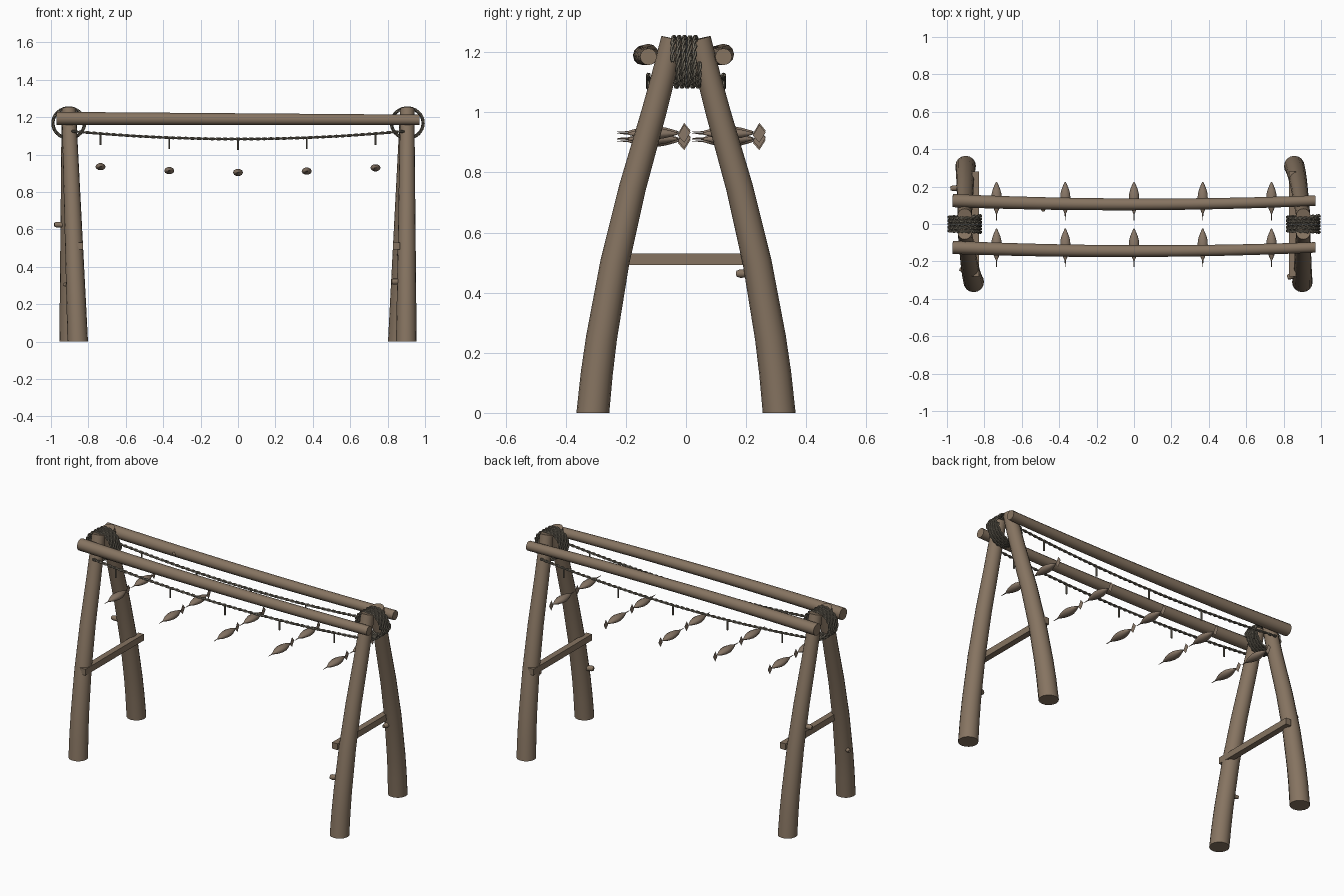
import bpy, bmesh, math
from mathutils import Vector as V

if "Cube" in bpy.data.objects:
    bpy.data.objects.remove(bpy.data.objects["Cube"])


def material(name, rgb):
    m = bpy.data.materials.new(name)
    m.diffuse_color = (*rgb, 1)
    m.use_nodes = True
    m.node_tree.nodes["Principled BSDF"].inputs["Base Color"].default_value = m.diffuse_color
    return m


WOOD = material("wood", (0.24, 0.175, 0.12))
ROPE = material("rope", (0.17, 0.15, 0.115))
FISH = material("fish", (0.25, 0.185, 0.135))


def finish(name, bm, mat, smooth=True):
    bmesh.ops.recalc_face_normals(bm, faces=bm.faces)
    me = bpy.data.meshes.new(name)
    bm.to_mesh(me)
    bm.free()
    me.materials.append(mat)
    ob = bpy.data.objects.new(name, me)
    bpy.context.collection.objects.link(ob)
    if smooth:
        bpy.ops.object.select_all(action='DESELECT')
        ob.select_set(True)
        bpy.context.view_layer.objects.active = ob
        bpy.ops.object.shade_smooth_by_angle(angle=math.radians(50))
    return ob


def frames(pts, ref):
    """Two cross-section axes at each path point."""
    out = []
    for i in range(len(pts)):
        t = (pts[min(i + 1, len(pts) - 1)] - pts[max(i - 1, 0)]).normalized()
        a = t.cross(ref).normalized()
        out.append((a, t.cross(a)))
    return out


def sweep(bm, pts, radii, sides, ref):
    rings = []
    for p, r, (a, b) in zip(pts, radii, frames(pts, ref)):
        rings.append([bm.verts.new(p + r * (math.cos(k) * a + math.sin(k) * b))
                      for k in (math.tau * j / sides for j in range(sides))])
    for r0, r1 in zip(rings, rings[1:]):
        for j in range(sides):
            k = (j + 1) % sides
            bm.faces.new((r0[j], r0[k], r1[k], r1[j]))
    bm.faces.new(rings[0])
    bm.faces.new(rings[-1])


def twisted_rope(name, pts, ref, offset, radius, pitch):
    """Two strands wound round a path."""
    bm = bmesh.new()
    fr = frames(pts, ref)
    for phase in (0, math.pi):
        strand, dist = [], 0
        for i, p in enumerate(pts):
            if i:
                dist += (p - pts[i - 1]).length
            w = phase + math.tau * dist / pitch
            strand.append(p + offset * (math.cos(w) * fr[i][0] + math.sin(w) * fr[i][1]))
        sweep(bm, strand, [radius] * len(pts), 5, ref)
    finish(name, bm, ROPE)


def knob(name, a, b, r):
    bm = bmesh.new()
    a, b = V(a), V(b)
    sweep(bm, [a, a.lerp(b, 0.8), b], [r, r, r * 0.7], 8, V((0.1, 0.2, 1)))
    finish(name, bm, WOOD)


# Bowed legs, each pair leaning together at the top
bow = [(0, .31), (.13, .297), (.25, .281), (.5, .237), (.75, .178), (1, .107), (1.125, .074), (1.245, .045)]
for sx, sname in ((-1, "left"), (1, "right")):
    for sy, yname in ((-1, "front"), (1, "back")):
        foot = sx * (.9 if sx * sy < 0 else .857)
        pts = [V((foot + (sx * .905 - foot) * z / 1.25, sy * y, z)) for z, y in bow]
        bm = bmesh.new()
        sweep(bm, pts, [.055 - .017 * z / 1.25 for z, _ in bow], 16, V((1, 0, 0)))
        for v in bm.verts:
            if v.co.z < .03:
                v.co.z = 0
        finish(f"{sname}_{yname}_leg", bm, WOOD)

    # Square brace between the legs
    bm = bmesh.new()
    bmesh.ops.create_cube(bm, size=1)
    for v in bm.verts:
        v.co = V((sx * .847 + v.co.x * .036, v.co.y * .56, .511 + v.co.z * .038))
    finish(f"{sname}_brace", bm, WOOD, False)

    # Rope lashing coiled round the apex
    turns, n = 5, 360
    coil = []
    for i in range(n + 1):
        w = math.tau * turns * i / n
        coil.append(V((sx * .905 + .085 * math.cos(w), -.045 + .09 * i / n, 1.168 + .081 * math.sin(w))))
    twisted_rope(f"{sname}_lashing", coil, V((0, 1, 0)), .0045, .005, .06)

# Branch stubs
knob("stub_back_left", (-.92, .195, .625), (-.982, .19, .625), .015)
knob("stub_front_left", (-.87, -.265, .305), (-.932, -.24, .305), .012)
knob("stub_front_right", (.87, -.27, .32), (.82, -.285, .32), .016)
knob("stub_back_right", (.87, .23, .465), (.862, .168, .463), .014)
knob("stub_rail", (-.485, .11, 1.19), (-.485, .068, 1.185), .011)

for sy, yname in ((-1, "front"), (1, "back")):
    # Tapered rail with a slight bend
    pts, rad = [], []
    for i in range(13):
        t = i / 6 - 1
        pts.append(V((.97 * t, sy * .125 - .02 * (1 - t * t), 1.189 - .004 * t)))
        rad.append(.0315 - .0035 * t)
    bm = bmesh.new()
    sweep(bm, pts, rad, 12, V((0, 0, 1)))
    finish(f"{yname}_rail", bm, WOOD)

    # Sagging line under the rail
    def sag(x):
        return 1.083 + .042 * (x / .89) ** 2
    line = [V((-.89 + 1.78 * i / 240, sy * .125, sag(-.89 + 1.78 * i / 240))) for i in range(241)]
    twisted_rope(f"{yname}_line", line, V((0, 0, 1)), .004, .0045, .07)

    for k in range(5):
        x = -.735 + .3675 * k
        # Short hanging cord
        bm = bmesh.new()
        z = sag(x)
        sweep(bm, [V((x, sy * .125, z)), V((x, sy * .125, z - .06))], [.005] * 2, 6, V((1, 0, 0)))
        finish(f"{yname}_cord_{k + 1}", bm, ROPE)

        # Spindle fish with a thin snout and a flat tail
        cy = .015 + sy * .125
        cz = (.935, .914, .904, .911, .929)[k]
        prof = [(-.12, .0015), (-.085, .0035), (-.07, .010), (-.045, .020), (-.01, .027),
                (.02, .0265), (.045, .020), (.065, .012), (.085, .003)]
        bm = bmesh.new()
        sweep(bm, [V((x, cy + y, cz)) for y, _ in prof], [r for _, r in prof], 10, V((0, 0, 1)))
        for v in bm.verts:
            v.co.z = cz + (v.co.z - cz) * .72
        bm.faces.new([bm.verts.new((x, cy + y, cz + h)) for y, h in
                      ((.083, -.006), (.104, .030), (.125, .004), (.104, -.030))])
        finish(f"{yname}_fish_{k + 1}", bm, FISH)
